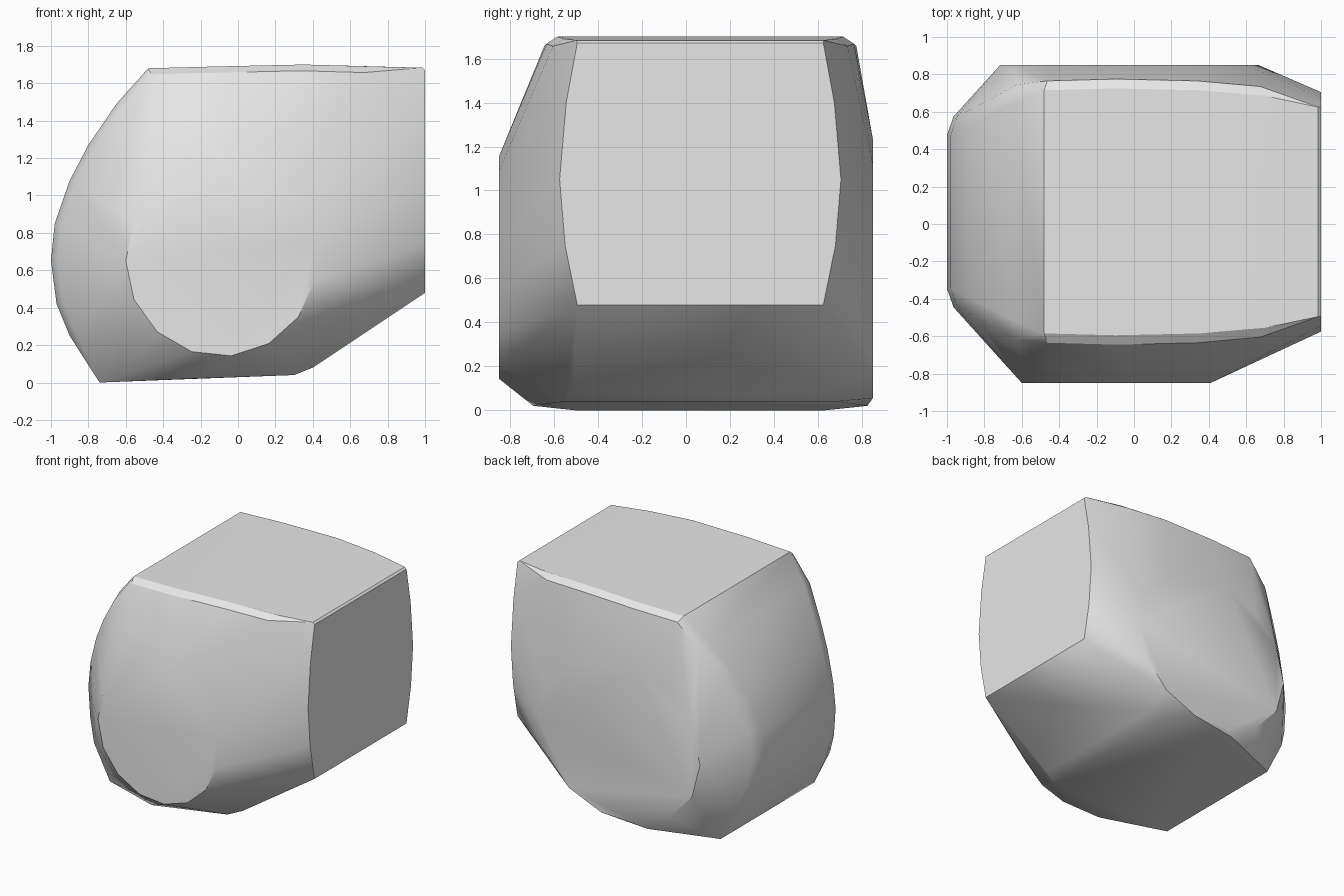
import bpy, bmesh, math

cube = bpy.data.objects.get("Cube")
if cube:
    bpy.data.objects.remove(cube, do_unlink=True)

MID_Y = 0.065  # centre of the core, slightly behind the origin

# core side profile: x, z, half width in y
profile = [
    (1.0, 0.48, 0.56), (1.0, 0.75, 0.615), (1.0, 1.05, 0.64), (1.0, 1.4, 0.61), (1.0, 1.67, 0.56),
    (0.985, 1.683, 0.56), (0.7, 1.69, 0.62), (0.35, 1.7, 0.65), (-0.1, 1.69, 0.66), (-0.48, 1.68, 0.65),
    (-0.65, 1.49, 0.58), (-0.8, 1.27, 0.5), (-0.9, 1.08, 0.45), (-0.98, 0.85, 0.41), (-1.0, 0.65, 0.41),
    (-0.97, 0.42, 0.43), (-0.9, 0.25, 0.48), (-0.76, 0.03, 0.55), (-0.74, 0.0, 0.57),
    (-0.25, 0.02, 0.76), (0.3, 0.04, 0.62), (0.4, 0.08, 0.58),
]


def pad(bm, cx, cz, rx, rz, y, sides):
    """Flat round side pad."""
    for i in range(sides):
        a = math.pi + math.tau * i / sides
        bm.verts.new((cx + rx * math.cos(a), y, cz + rz * math.sin(a)))


bm = bmesh.new()

# core edges, with a softened shoulder except on the flat end and underside
for x, z, w in profile:
    for side in (-1, 1):
        bm.verts.new((x, MID_Y + side * w, z))
        if x < 0.9 and z > 0.2:
            extra = 0.05 if z > 1.6 else 0.1
            bm.verts.new((x * 0.965, MID_Y + side * (w + extra), 0.75 + (z - 0.75) * 0.965))

# front and back pads
pad(bm, -0.09, 0.65, 0.51, 0.51, -0.85, 15)
pad(bm, -0.025, 0.645, 0.69, 0.605, 0.85, 14)

# skin stretched over the core and pads
result = bmesh.ops.convex_hull(bm, input=bm.verts[:])
loose = [v for v in bm.verts if not v.link_faces]
bmesh.ops.delete(bm, geom=loose, context='VERTS')
bmesh.ops.dissolve_limit(bm, angle_limit=math.radians(1), verts=bm.verts[:], edges=bm.edges[:])
bmesh.ops.recalc_face_normals(bm, faces=bm.faces[:])

mesh = bpy.data.meshes.new("rounded_block")
bm.to_mesh(mesh)
bm.free()
block = bpy.data.objects.new("rounded_block", mesh)
bpy.context.collection.objects.link(block)

# plain grey
grey = bpy.data.materials.new("light_grey")
grey.use_nodes = True
grey.diffuse_color = (0.8, 0.8, 0.8, 1)
grey.node_tree.nodes["Principled BSDF"].inputs["Base Color"].default_value = (0.8, 0.8, 0.8, 1)
mesh.materials.append(grey)

# soft shading, sharp main edges
bpy.ops.object.select_all(action='DESELECT')
block.select_set(True)
bpy.context.view_layer.objects.active = block
bpy.ops.object.shade_smooth_by_angle(angle=math.radians(32))
